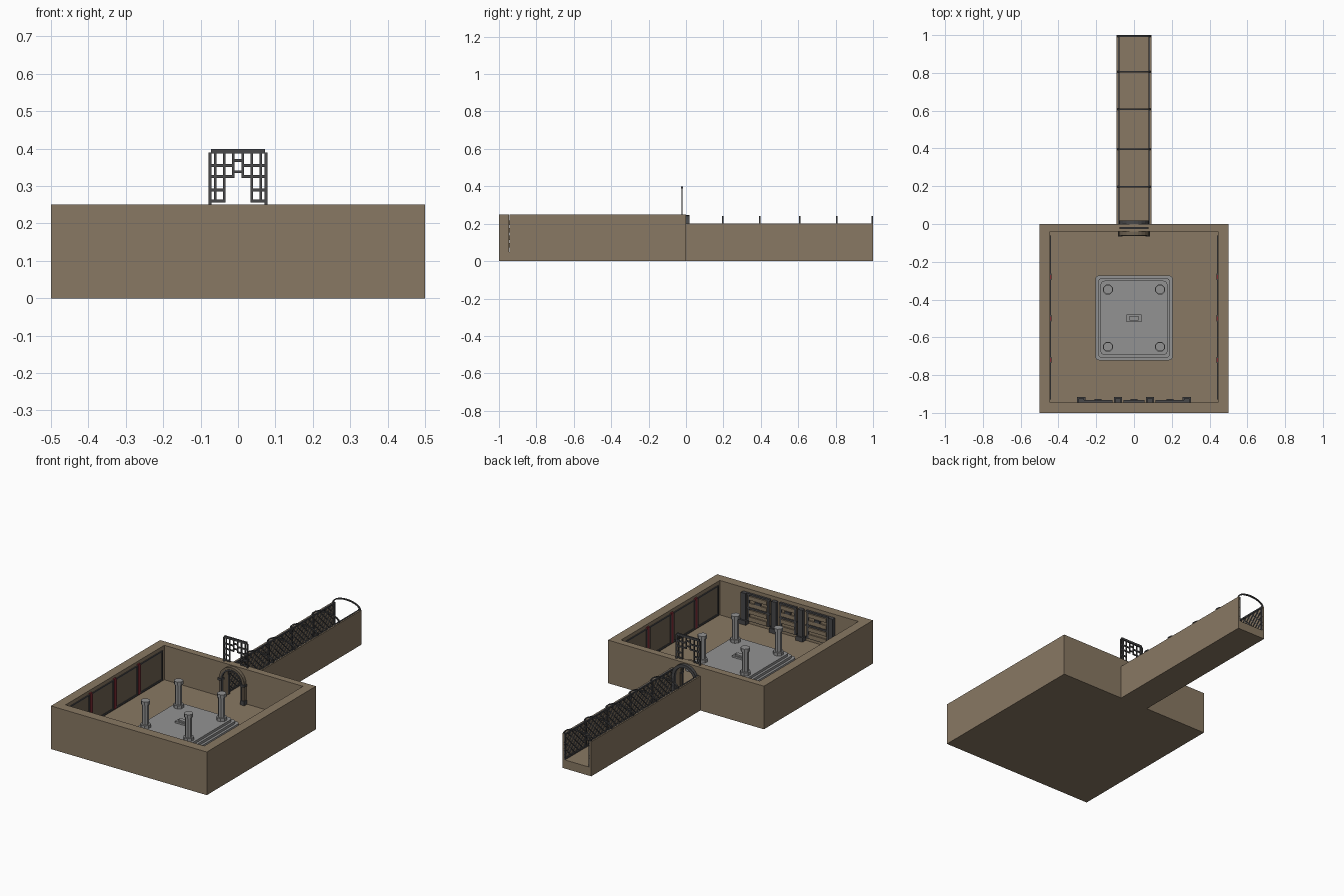
import bpy, bmesh, math
from mathutils import Vector, Matrix

cube = bpy.data.objects.get("Cube")
if cube:
    bpy.data.objects.remove(cube, do_unlink=True)


def material(name, rgb):
    m = bpy.data.materials.new(name)
    m.use_nodes = True
    m.diffuse_color = (*rgb, 1)
    m.node_tree.nodes["Principled BSDF"].inputs["Base Color"].default_value = (*rgb, 1)
    return m


BROWN = material("sandstone brown", (0.25, 0.19, 0.125))
DARK = material("dark iron", (0.065, 0.065, 0.068))
GREY = material("pale stone", (0.29, 0.29, 0.29))
RED = material("deep red", (0.22, 0.025, 0.035))
PANEL = material("weathered panel", (0.16, 0.125, 0.085))


def finish(name, bm, mat, smooth=False):
    bmesh.ops.recalc_face_normals(bm, faces=bm.faces)
    me = bpy.data.meshes.new(name)
    bm.to_mesh(me)
    bm.free()
    ob = bpy.data.objects.new(name, me)
    me.materials.append(mat)
    bpy.context.collection.objects.link(ob)
    if smooth:
        bpy.ops.object.select_all(action="DESELECT")
        ob.select_set(True)
        bpy.context.view_layer.objects.active = ob
        bpy.ops.object.shade_smooth_by_angle()
    return ob


def box(bm, x0, x1, y0, y1, z0, z1):
    mat = Matrix.Translation(((x0 + x1) / 2, (y0 + y1) / 2, (z0 + z1) / 2)) @ \
        Matrix.Diagonal((abs(x1 - x0), abs(y1 - y0), abs(z1 - z0), 1))
    bmesh.ops.create_cube(bm, size=1, matrix=mat)


def boxes(name, mat, items):
    bm = bmesh.new()
    for b in items:
        box(bm, *b)
    return finish(name, bm, mat)


def extrude(bm, pts, vec):
    f = bm.faces.new([bm.verts.new(p) for p in pts])
    r = bmesh.ops.extrude_face_region(bm, geom=[f])
    bmesh.ops.translate(bm, vec=vec,
                        verts=[v for v in r["geom"] if isinstance(v, bmesh.types.BMVert)])


def arch(r, spring, base, n=12):
    """Doorway outline from the right foot over the top to the left foot."""
    arc = [(r * math.cos(math.pi * i / n), spring + r * math.sin(math.pi * i / n))
           for i in range(n + 1)]
    return [(r, base)] + arc + [(-r, base)]


FLOOR = 0.05

# Room shell: floor, three plain walls, back wall with an arched doorway
boxes("room_floor", BROWN, [(-0.5, 0.5, -1, 0, 0, FLOOR)])
boxes("room_walls", BROWN, [(-0.5, 0.5, -1, -0.945, FLOOR, 0.25),
                            (-0.5, -0.445, -0.945, 0, FLOOR, 0.25),
                            (0.445, 0.5, -0.945, 0, FLOOR, 0.25)])
bm = bmesh.new()
outline = [(-0.445, FLOOR), (-0.445, 0.25), (0.445, 0.25), (0.445, FLOOR)] + arch(0.065, 0.165, FLOOR)
extrude(bm, [(x, -0.04, z) for x, z in outline], (0, 0.04, 0))
finish("back_wall", bm, BROWN)

# Arched surrounds on both sides of the doorway, with feet
for name, y, depth, mat in (("inner_door_surround", -0.06, 0.02, PANEL),
                            ("outer_door_surround", 0.0, 0.018, DARK)):
    bm = bmesh.new()
    outline = arch(0.081, 0.165, FLOOR) + arch(0.063, 0.165, FLOOR)[::-1]
    extrude(bm, [(x, y, z) for x, z in outline], (0, depth, 0))
    finish(name, bm, mat)
bm = bmesh.new()
outline = arch(0.068, 0.165, FLOOR) + arch(0.06, 0.165, FLOOR)[::-1]
extrude(bm, [(x, -0.064, z) for x, z in outline], (0, 0.012, 0))
for s in (-1, 1):
    box(bm, s * 0.06, s * 0.086, -0.066, -0.04, FLOOR, 0.075)
    box(bm, s * 0.06, s * 0.086, -0.066, -0.04, 0.155, 0.167)
finish("door_trim", bm, DARK)

# Raised gate standing in the back wall
Y0, Y1 = -0.024, -0.018
gate = [(-0.072, 0.072, Y0 - 0.002, Y1 + 0.002, 0.387, 0.399),
        (-0.012, 0.012, Y0, Y1, 0.364, 0.372),
        (-0.012, 0.012, Y0, Y1, 0.335, 0.342)]
for s in (-1, 1):
    for x, z0, z1, w in ((0.075, 0.24, 0.39, 0.004), (0.061, 0.256, 0.39, 0.003),
                         (0.037, 0.256, 0.39, 0.003), (0.013, 0.322, 0.39, 0.003)):
        gate.append((s * x - w, s * x + w, Y0, Y1, z0, z1))
    for x0, x1, z in ((0.012, 0.075, 0.355), (0.012, 0.075, 0.325),
                      (0.036, 0.075, 0.29), (0.036, 0.075, 0.26)):
        gate.append((s * x0, s * x1, Y0, Y1, z - 0.004, z + 0.004))
boxes("raised_gate", DARK, gate)

# Stepped platform with rounded corners
def rounded(hx, hy, r, n=4):
    pts = []
    for q, (sx, sy) in enumerate(((1, 1), (-1, 1), (-1, -1), (1, -1))):
        for i in range(n + 1):
            a = (q + i / n) * math.pi / 2
            pts.append((sx * (hx - r) + r * math.cos(a), sy * (hy - r) + r * math.sin(a)))
    return pts


bm = bmesh.new()
for i in range(3):
    extrude(bm, [(x, y - 0.497, FLOOR + 0.014 * i) for x, y in
                 rounded(0.205 - 0.014 * i, 0.225 - 0.014 * i, 0.022)], (0, 0, 0.014))
finish("platform", bm, GREY)
TOP = FLOOR + 0.042

# Centre block on the platform
boxes("centre_block", GREY, [(-0.04, 0.04, -0.52, -0.478, TOP, TOP + 0.01),
                             (-0.025, 0.025, -0.512, -0.486, TOP + 0.01, TOP + 0.018)])

# Four octagonal pillars with base and capital
for side, sx in (("right", -1), ("left", 1)):
    for end, y in (("front", -0.65), ("back", -0.347)):
        bm = bmesh.new()
        for r, z0, z1 in ((0.028, TOP, TOP + 0.018), (0.019, TOP + 0.018, 0.226),
                          (0.025, 0.226, 0.246)):
            bmesh.ops.create_cone(bm, cap_ends=True, segments=8, radius1=r, radius2=r, depth=z1 - z0,
                                  matrix=Matrix.Translation((sx * 0.138, y, (z0 + z1) / 2))
                                  @ Matrix.Rotation(math.pi / 8, 4, "Z"))
        finish(f"{end}_{side}_pillar", bm, GREY)

# Side wall panels, dark frames and red strips
POSTS = (-0.72, -0.5, -0.28)
for side, s in (("right", -1), ("left", 1)):
    def slab(d, y0, y1, z0, z1):
        return (s * 0.445, s * (0.445 - d), y0, y1, z0, z1)
    boxes(f"{side}_wall_panel", PANEL, [slab(0.003, -0.93, -0.06, 0.06, 0.225)])
    frame = [slab(0.006, -0.93, -0.06, 0.222, 0.228), slab(0.006, -0.93, -0.06, 0.056, 0.066)]
    frame += [slab(0.006, y - 0.004, y + 0.004, 0.06, 0.225) for y in (-0.926, -0.064)]
    for p in POSTS:
        frame += [slab(0.008, p + d - 0.003, p + d + 0.003, 0.06, 0.225) for d in (-0.014, 0.014)]
    boxes(f"{side}_wall_frame", DARK, frame)
    boxes(f"{side}_red_strips", RED, [slab(0.009, p - 0.01, p + 0.01, 0.06, 0.235) for p in POSTS])

# Front wall relief: dark posts around three slatted panels
W = -0.945
dark, slats = [], []
for cx, hw in ((-0.19, 0.075), (0, 0.055), (0.19, 0.075)):
    slats.append((cx - hw, cx + hw, W, W + 0.006, 0.075, 0.225))
    for z in (0.085, 0.125, 0.165, 0.205):
        slats.append((cx - hw * 0.75, cx + hw * 0.75, W, W + 0.014, z - 0.011, z + 0.011))
    for z in (0.075, 0.145, 0.225):
        dark.append((cx - hw, cx + hw, W, W + 0.012, z - 0.005, z + 0.005))
    for s in (-1, 1):
        x = cx + s * hw * 0.85
        dark.append((x - 0.006, x + 0.006, W, W + 0.012, 0.07, 0.23))
    dark.append((cx - 0.018, cx + 0.018, W, W + 0.018, 0.178, 0.192))
for x in (-0.28, -0.085, 0.085, 0.28):
    dark.append((x - 0.015, x + 0.015, W, W + 0.022, FLOOR, 0.23))
    dark.append((x - 0.022, x + 0.022, W, W + 0.03, FLOOR, 0.075))
boxes("front_relief_slats", BROWN, slats)
boxes("front_relief_frames", DARK, dark)

# Corridor trough
boxes("corridor_floor", BROWN, [(-0.092, 0.092, 0, 1, 0, FLOOR)])
boxes("corridor_walls", BROWN, [(s * 0.082, s * 0.092, 0, 1, FLOOR, 0.2) for s in (-1, 1)])

# Diagonal mesh and rails lining the corridor walls
ZL, ZH, STEP = 0.055, 0.197, 0.036
for side, s in (("right", -1), ("left", 1)):
    bm = bmesh.new()
    h = ZH - ZL
    for i in range(-4, 28):
        for d in (-1, 1):
            a, b = i * STEP, i * STEP + h
            y0, y1 = max(a, 0.0), min(b, 0.998)
            if y1 - y0 < 0.01:
                continue
            z0, z1 = ((ZL + y0 - a, ZL + y1 - a) if d > 0 else (ZH - y0 + a, ZH - y1 + a))
            n = Vector((0, -(z1 - z0), y1 - y0)).normalized() * 0.0025
            p, q = Vector((s * 0.082, y0, z0)), Vector((s * 0.082, y1, z1))
            extrude(bm, [p - n, q - n, q + n, p + n], (-s * 0.004, 0, 0))
    box(bm, s * 0.076, s * 0.084, 0, 1, 0.193, 0.2015)
    box(bm, s * 0.076, s * 0.084, 0, 1, FLOOR, 0.057)
    finish(f"{side}_corridor_mesh", bm, DARK)

# Hoops across the corridor
bm = bmesh.new()
for y in (0.197, 0.395, 0.607, 0.805, 0.995):
    ring = [(math.cos(math.pi * i / 14), math.sin(math.pi * i / 14)) for i in range(15)]
    pts = [(0.09 * c, 0.2 + 0.042 * k) for c, k in ring]
    pts += [(0.083 * c, 0.2 + 0.035 * k) for c, k in ring[::-1]]
    extrude(bm, [(x, y - 0.004, z) for x, z in pts], (0, 0.008, 0))
    for s in (-1, 1):
        box(bm, s * 0.075, s * 0.083, y - 0.004, y + 0.004, FLOOR, 0.203)
finish("corridor_hoops", bm, DARK)
